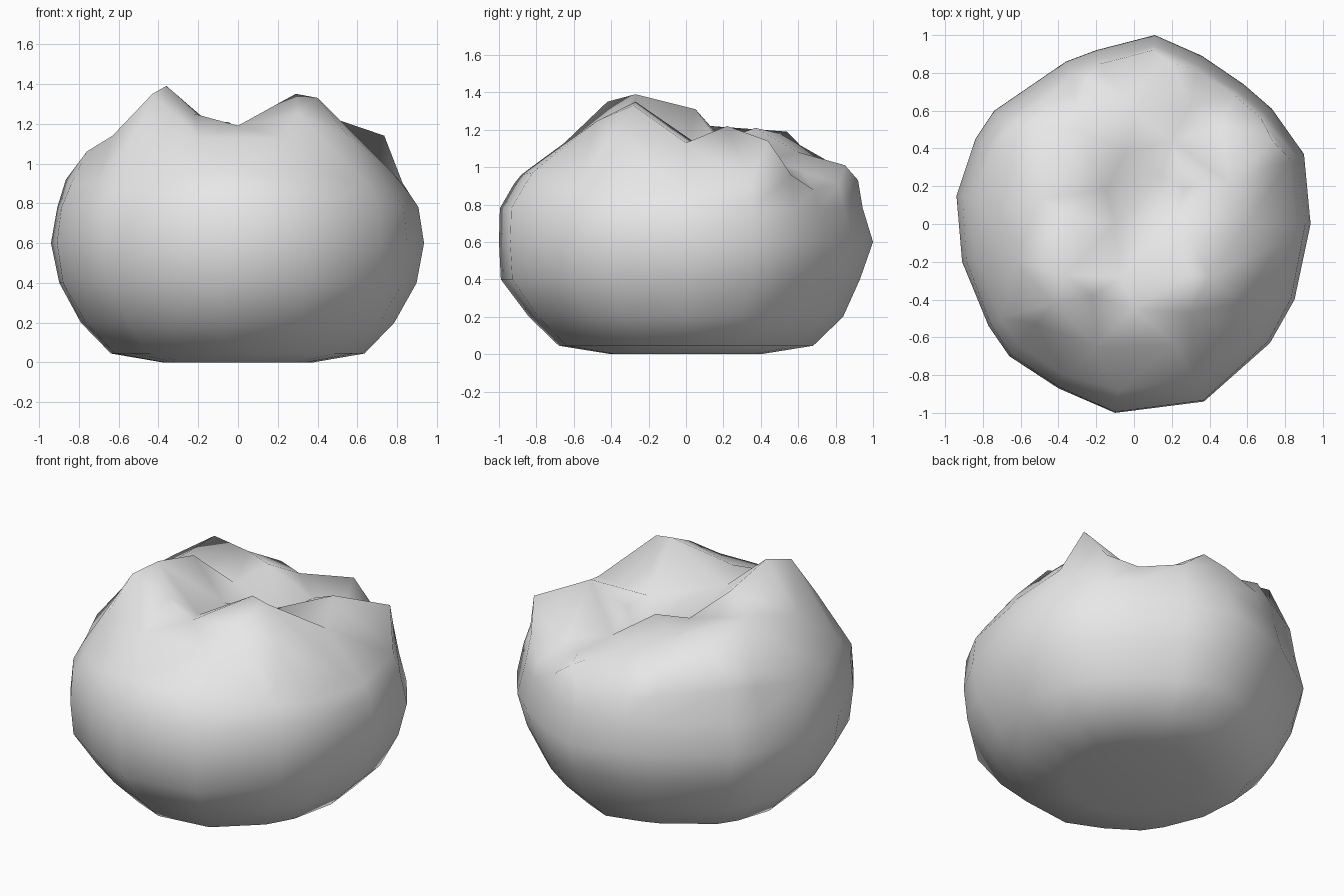
import bpy, bmesh
from mathutils import Vector
from mathutils.geometry import delaunay_2d_cdt

# Widest section seen from above, counter-clockwise from the back, with shoulder height
OUTLINE = [(0.11, 1.0, 0.93), (-0.2, 0.92, 0.91), (-0.36, 0.86, 0.93), (-0.74, 0.6, 0.98),
           (-0.84, 0.45, 0.97), (-0.94, 0.15, 0.92), (-0.91, -0.2, 0.9),
           (-0.77, -0.54, 0.89), (-0.66, -0.7, 0.89), (-0.4, -0.87, 0.9),
           (-0.1, -1.0, 0.91), (0.37, -0.94, 0.9), (0.72, -0.63, 0.89),
           (0.85, -0.4, 0.86), (0.935, 0.0, 0.85), (0.9, 0.37, 0.9),
           (0.73, 0.61, 0.96), (0.58, 0.74, 0.88), (0.36, 0.89, 0.91)]

# Side profile: scale of the outline, height, lean towards the front
PROFILE = [(0.4, 0.0, 0.0), (0.68, 0.045, 0.0), (0.84, 0.2, 0.0), (0.96, 0.4, 0.03),
           (1.0, 0.6, 0.0), (0.97, 0.78, 0.025)]
SHOULDER = 0.92

# Ridges, peaks and hollows of the crumpled top
CREST = [(-0.43, -0.42, 1.35), (-0.36, -0.27, 1.39), (-0.34, 0.05, 1.31),
         (-0.5, 0.13, 1.22), (-0.54, 0.54, 1.19), (-0.28, 0.5, 1.18),
         (-0.05, 0.37, 1.21), (0.0, 0.6, 1.08), (0.2, 0.85, 1.01),
         (0.3, 0.62, 0.98), (0.46, 0.52, 0.97), (0.735, 0.44, 1.14),
         (0.5, 0.22, 1.22), (0.6, 0.0, 1.13), (0.4, -0.28, 1.33),
         (0.29, -0.27, 1.35), (0.3, -0.47, 1.25), (0.22, 0.05, 1.13),
         (0.15, 0.25, 0.95), (0.2, 0.44, 1.04), (0.27, 0.19, 1.1),
         (-0.1, 0.0, 1.1), (-0.07, -0.28, 1.14), (0.0, -0.45, 1.19),
         (-0.15, 0.18, 1.14), (-0.63, -0.2, 1.14), (0.22, -0.64, 1.13),
         (-0.2, -0.65, 1.13), (-0.52, -0.53, 1.13), (0.56, -0.42, 1.13),
         (-0.22, -0.38, 1.25), (-0.76, 0.05, 1.06), (-0.73, 0.4, 1.07),
         (-0.08, -0.88, 0.96), (0.32, -0.82, 0.97), (-0.47, -0.74, 0.98),
         (0.78, -0.1, 0.95), (-0.25, 0.78, 1.02)]

bm = bmesh.new()
n = len(OUTLINE)

# Rounded lower body: stacked rings and a flat base
rings = []
for s, z, lean in PROFILE:
    rings.append([bm.verts.new((x * (s - lean * y), y * (s - lean * y), z))
                  for x, y, _ in OUTLINE])
rings.append([bm.verts.new((x * SHOULDER, y * SHOULDER, h)) for x, y, h in OUTLINE])
for low, high in zip(rings, rings[1:]):
    for i in range(n):
        j = (i + 1) % n
        bm.faces.new((low[i], low[j], high[j], high[i]))
bm.faces.new(rings[0][::-1])

# Crumpled top: triangulate between the shoulder and the crest points
top = rings[-1] + [bm.verts.new(p) for p in CREST]
flat = [Vector((v.co.x, v.co.y)) for v in top]
rim = [(i, (i + 1) % n) for i in range(n)]
_, _, tris, origin, _, _ = delaunay_2d_cdt(flat, rim, [], 1, 1e-5)
for tri in tris:
    corners = [top[origin[k][0]] for k in tri if origin[k]]
    if len(set(corners)) == 3:
        bm.faces.new(corners)
bmesh.ops.recalc_face_normals(bm, faces=bm.faces)
for f in bm.faces:
    f.smooth = True

mesh = bpy.data.meshes.new("lumpy_body")
bm.to_mesh(mesh)
bm.free()

# Single pale grey colour
grey = bpy.data.materials.new("pale_grey")
grey.diffuse_color = (0.8, 0.8, 0.8, 1.0)
mesh.materials.append(grey)
body = bpy.data.objects.new("lumpy_body", mesh)
bpy.context.collection.objects.link(body)
